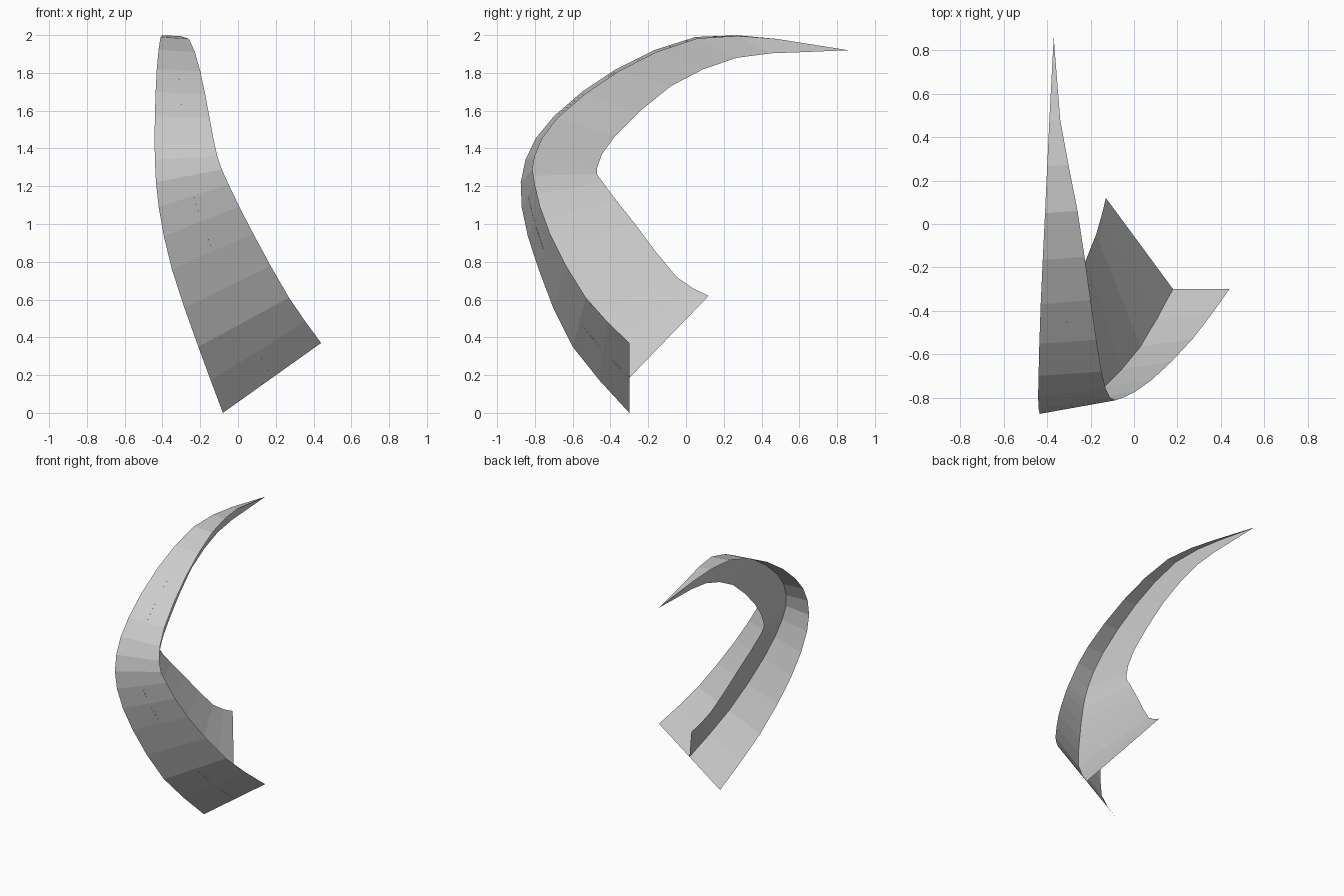
import bpy
import bmesh
from mathutils import Vector

default_cube = bpy.data.objects.get("Cube")
if default_cube:
    bpy.data.objects.remove(default_cube, do_unlink=True)

# Plain grey for the whole blade
grey = bpy.data.materials.new("plain grey")
grey.use_nodes = True
colour = (0.6, 0.6, 0.6, 1)
grey.diffuse_color = colour
grey.node_tree.nodes["Principled BSDF"].inputs["Base Color"].default_value = colour

# Key stations from the foot to the point:
# right rail (x, y, z), left rail (x, y, z), rear edge of the rib (y, z)
TIP = Vector((-.37, .86, 1.92))
STATIONS = [
    ((-.08, -.3, 0), (.44, -.3, .37), (.12, .62)),
    ((-.21, -.6, .35), (.27, -.53, .61), (-.05, .72)),
    ((-.35, -.78, .76), (.08, -.72, .95), (-.27, 1)),
    ((-.42, -.87, 1.09), (-.05, -.8, 1.21), (-.44, 1.22)),
    ((-.44, -.85, 1.34), (-.11, -.8, 1.36), (-.47, 1.3)),
    ((-.44, -.7, 1.57), (-.15, -.68, 1.56), (-.38, 1.46)),
    ((-.43, -.37, 1.82), (-.2, -.35, 1.81), (-.08, 1.73)),
    ((-.41, .05, 1.99), (-.26, .06, 1.98), (.27, 1.88)),
    ((-.39, .48, 1.98), (-.34, .48, 1.98), (.62, 1.91)),
]


def rib_edge(right, left, rear):
    """Place the rear edge so that the rib stands square to the strip."""
    middle = (right + left) / 2
    across = left - right
    dy, dz = rear[0] - middle.y, rear[1] - middle.z
    dx = -(across.y * dy + across.z * dz) / across.x
    return middle + Vector((dx, dy, dz))


def refine(points):
    """Add a smooth midpoint between each pair of stations, then the tip."""
    padded = [points[0] * 2 - points[1]] + points + [TIP]
    result = []
    for i, point in enumerate(points):
        result.append(point)
        if i + 1 < len(points):
            before, start, end, after = padded[i:i + 4]
            result.append((start + end) * .5625 - (before + after) * .0625)
    return result


def ruled_sheet(name, first, second):
    """Bridge two rails with flat facets that meet at the tip."""
    bm = bmesh.new()
    a = [bm.verts.new(p) for p in first]
    b = [bm.verts.new(p) for p in second]
    point = bm.verts.new(TIP)
    for i in range(len(a) - 1):
        bm.faces.new((a[i], b[i], b[i + 1], a[i + 1]))
    bm.faces.new((a[-1], b[-1], point))
    mesh = bpy.data.meshes.new(name)
    bm.to_mesh(mesh)
    bm.free()
    mesh.materials.append(grey)
    sheet = bpy.data.objects.new(name, mesh)
    bpy.context.collection.objects.link(sheet)
    return sheet


right_keys = [Vector(row[0]) for row in STATIONS]
left_keys = [Vector(row[1]) for row in STATIONS]
rear_keys = [rib_edge(r, l, row[2])
             for r, l, row in zip(right_keys, left_keys, STATIONS)]
right_rail, left_rail, rear_rail = map(refine, (right_keys, left_keys, rear_keys))
middle_rail = [(r + l) / 2 for r, l in zip(right_rail, left_rail)]

# Curved outer strip, and the rib running along its inner centreline
ruled_sheet("outer_strip", right_rail, left_rail)
ruled_sheet("inner_rib", middle_rail, rear_rail)
